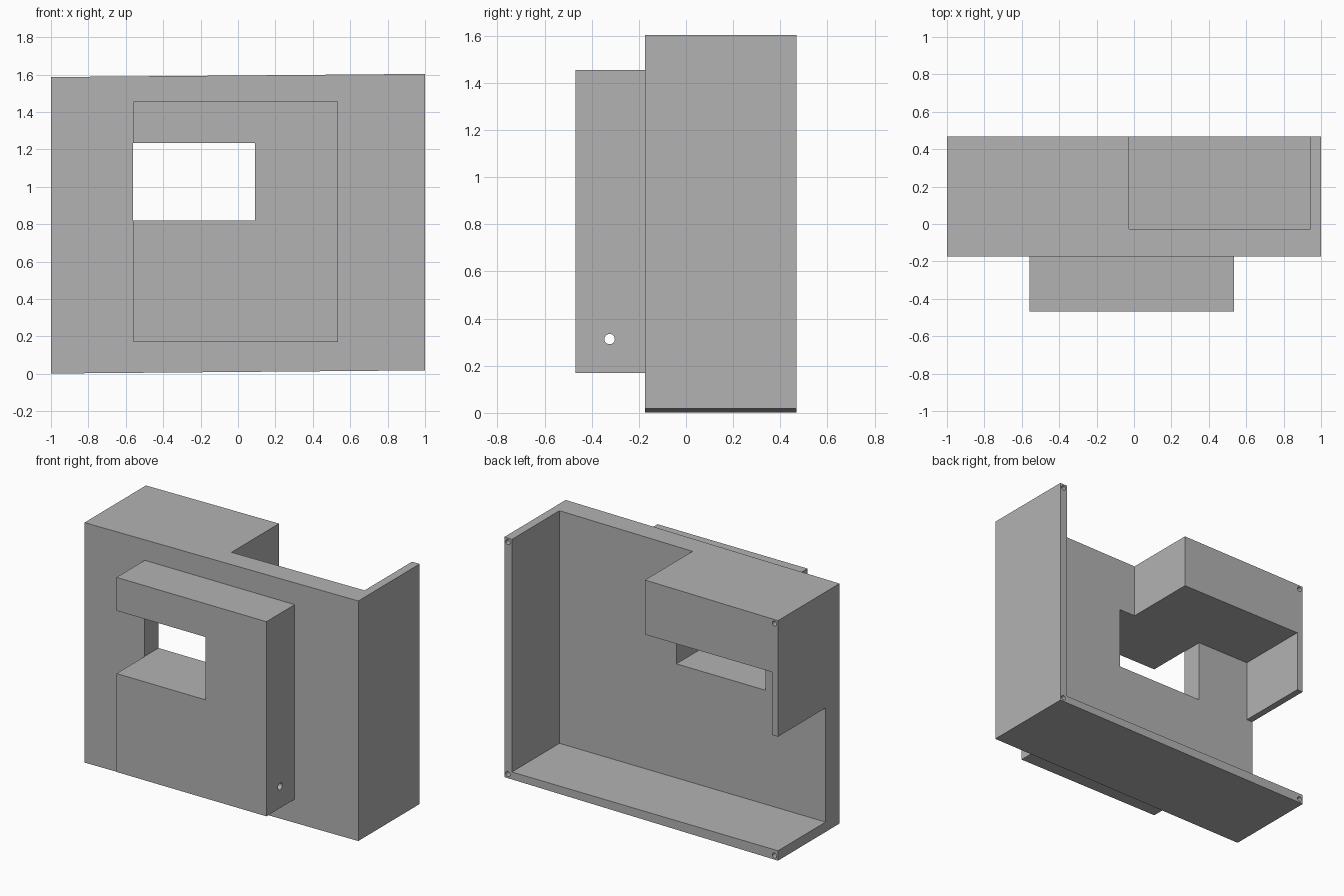
import bpy
import bmesh
from mathutils import Matrix

if "Cube" in bpy.data.objects:
    bpy.data.objects.remove(bpy.data.objects["Cube"], do_unlink=True)

grey = bpy.data.materials.new("plain grey")
grey.use_nodes = True
grey.diffuse_color = (0.45, 0.45, 0.45, 1)
grey.node_tree.nodes["Principled BSDF"].inputs["Base Color"].default_value = grey.diffuse_color


def finish(name, bm):
    mesh = bpy.data.meshes.new(name)
    bm.to_mesh(mesh)
    bm.free()
    mesh.materials.append(grey)
    obj = bpy.data.objects.new(name, mesh)
    bpy.context.collection.objects.link(obj)
    return obj


def box(name, x, y, z, slope=0):
    """Box between two limits per axis; slope raises z towards +x."""
    bm = bmesh.new()
    bmesh.ops.create_cube(bm, size=1)
    for v in bm.verts:
        px, py, pz = (lim[c > 0] for lim, c in zip((x, y, z), v.co))
        v.co = (px, py, pz + slope * px)
    return finish(name, bm)


def rod(name, centre, radius, length, axis):
    bm = bmesh.new()
    turn = Matrix.Rotation(1.5707963, 4, "Y" if axis == "X" else "X")
    bmesh.ops.create_cone(bm, cap_ends=True, segments=24, radius1=radius,
                          radius2=radius, depth=length,
                          matrix=Matrix.Translation(centre) @ turn)
    return finish(name, bm)


def combine(target, other, operation):
    other.hide_render = True
    mod = target.modifiers.new(operation.lower(), "BOOLEAN")
    mod.operation = operation
    mod.solver = "EXACT"
    mod.object = other
    bpy.context.view_layer.objects.active = target
    bpy.ops.object.modifier_apply(modifier=mod.name)
    bpy.data.objects.remove(other, do_unlink=True)


PLATE_BACK = -0.028
FLOOR, SILL, LINTEL = 0.067, 0.82, 1.235
depth = (PLATE_BACK, 0.7)

# Outer housing with slightly sloping top and bottom
housing = box("housing", (-1, 1), (-0.173, 0.468), (0.01, 1.595), slope=0.0085)

# Raised block on the front
combine(housing, box("front_block", (-0.56, 0.535), (-0.468, -0.1), (0.17, 1.455)), "UNION")

# Main cavity, open side under the short leg, and open top
combine(housing, box("cavity", (-0.955, 0.944), depth, (FLOOR, LINTEL)), "DIFFERENCE")
combine(housing, box("side_gap", (-1.2, -0.8), depth, (FLOOR, SILL)), "DIFFERENCE")
combine(housing, box("top_gap", (-0.028, 0.944), depth, (1.1, 1.8)), "DIFFERENCE")

# Window through the front, open at the block's side
combine(housing, box("window", (-0.561, 0.09), (-0.7, 0.1), (SILL, LINTEL)), "DIFFERENCE")

# Cable hole across the front block
combine(housing, rod("cable_hole", (0, -0.324, 0.313), 0.022, 1.6, "X"), "DIFFERENCE")

# Screw holes in the rear corners
for x in (-0.974, 0.974):
    for z in (0.037, 1.568):
        centre = (x, 0.468, z + 0.0085 * x)
        combine(housing, rod("screw_hole", centre, 0.016, 0.2, "Y"), "DIFFERENCE")
